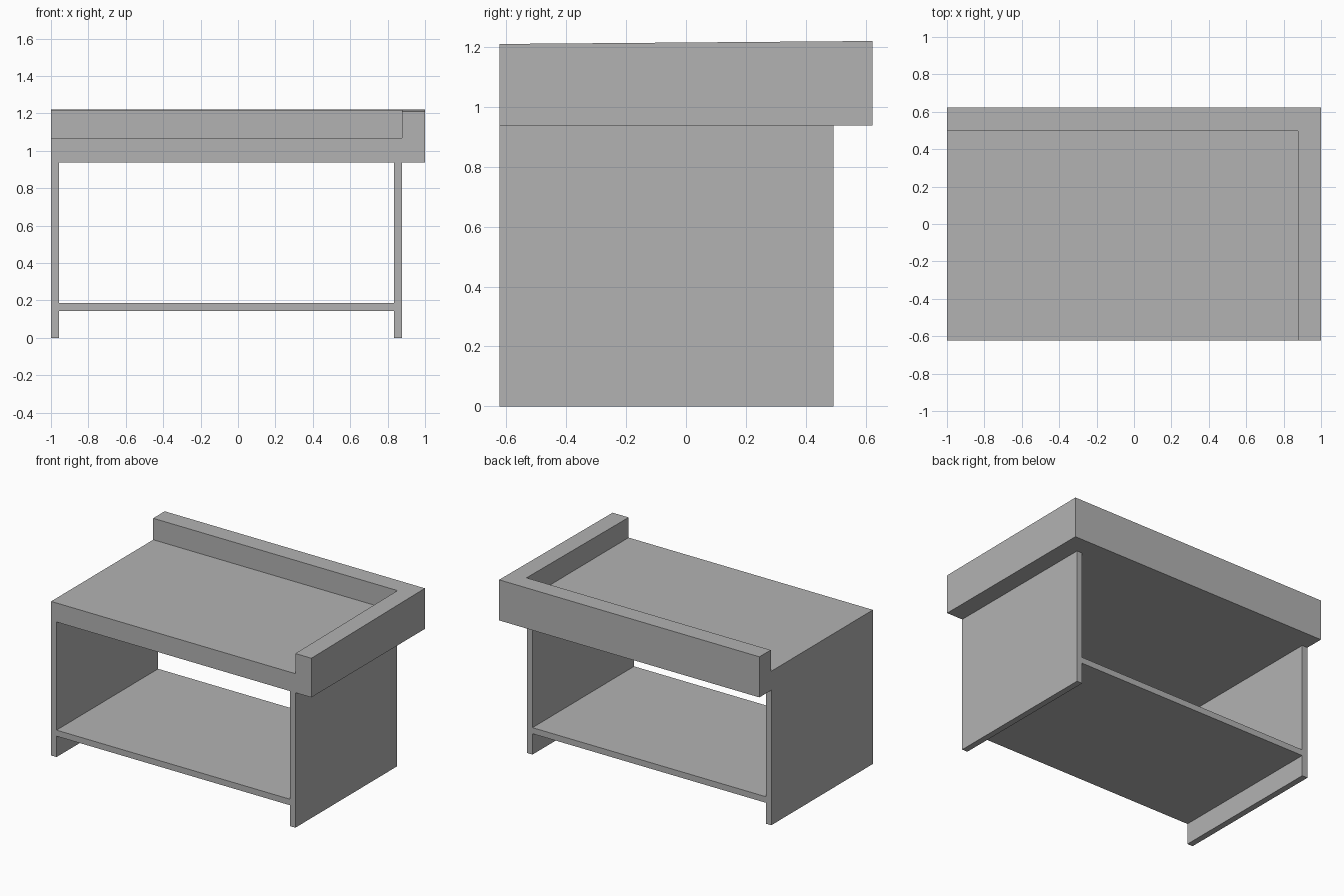
import bpy, bmesh

if "Cube" in bpy.data.objects:
    bpy.data.objects.remove(bpy.data.objects["Cube"])

grey = bpy.data.materials.new("plain grey")
grey.diffuse_color = (0.45, 0.45, 0.45, 1)
grey.use_nodes = True
grey.node_tree.nodes["Principled BSDF"].inputs["Base Color"].default_value = grey.diffuse_color

LEFT, RIGHT, FRONT, BACK = -1.0, 1.0, -0.623, 0.623
INNER_X, INNER_Y, PANEL_Y = 0.877, 0.498, 0.492
UNDERSIDE, TOP, BOARD = 0.938, 1.07, 0.042


def prism(name, outline, z0, z1, slope=0.0):
    """Extrude an xy outline from z0 to z1; slope tilts the top along y."""
    bm = bmesh.new()
    base = bm.faces.new([bm.verts.new((x, y, z0)) for x, y in outline])
    top = bmesh.ops.extrude_face_region(bm, geom=[base])["geom"]
    for v in top:
        if isinstance(v, bmesh.types.BMVert):
            v.co.z = z1 + slope * v.co.y
    bmesh.ops.recalc_face_normals(bm, faces=bm.faces)
    mesh = bpy.data.meshes.new(name)
    bm.to_mesh(mesh)
    bm.free()
    mesh.materials.append(grey)
    obj = bpy.data.objects.new(name, mesh)
    bpy.context.collection.objects.link(obj)
    return obj


def board(name, x0, x1, y0, y1, z0, z1):
    return prism(name, [(x0, y0), (x1, y0), (x1, y1), (x0, y1)], z0, z1)


# Thick top slab
board("table_top", LEFT, INNER_X, FRONT, INNER_Y, UNDERSIDE, TOP)

# L-shaped raised rim along the right and back, rising slightly to the back
prism("raised_rim", [(INNER_X, FRONT), (RIGHT, FRONT), (RIGHT, BACK),
                     (LEFT, BACK), (LEFT, INNER_Y), (INNER_X, INNER_Y)],
      UNDERSIDE, 1.215, slope=0.008)

# Side panels reaching the floor
board("left_panel", LEFT, LEFT + BOARD, FRONT, PANEL_Y, 0, UNDERSIDE)
board("right_panel", INNER_X - BOARD, INNER_X, FRONT, PANEL_Y, 0, UNDERSIDE)

# Low shelf between the panels
board("shelf", LEFT + BOARD, INNER_X - BOARD, FRONT, PANEL_Y, 0.145, 0.187)
